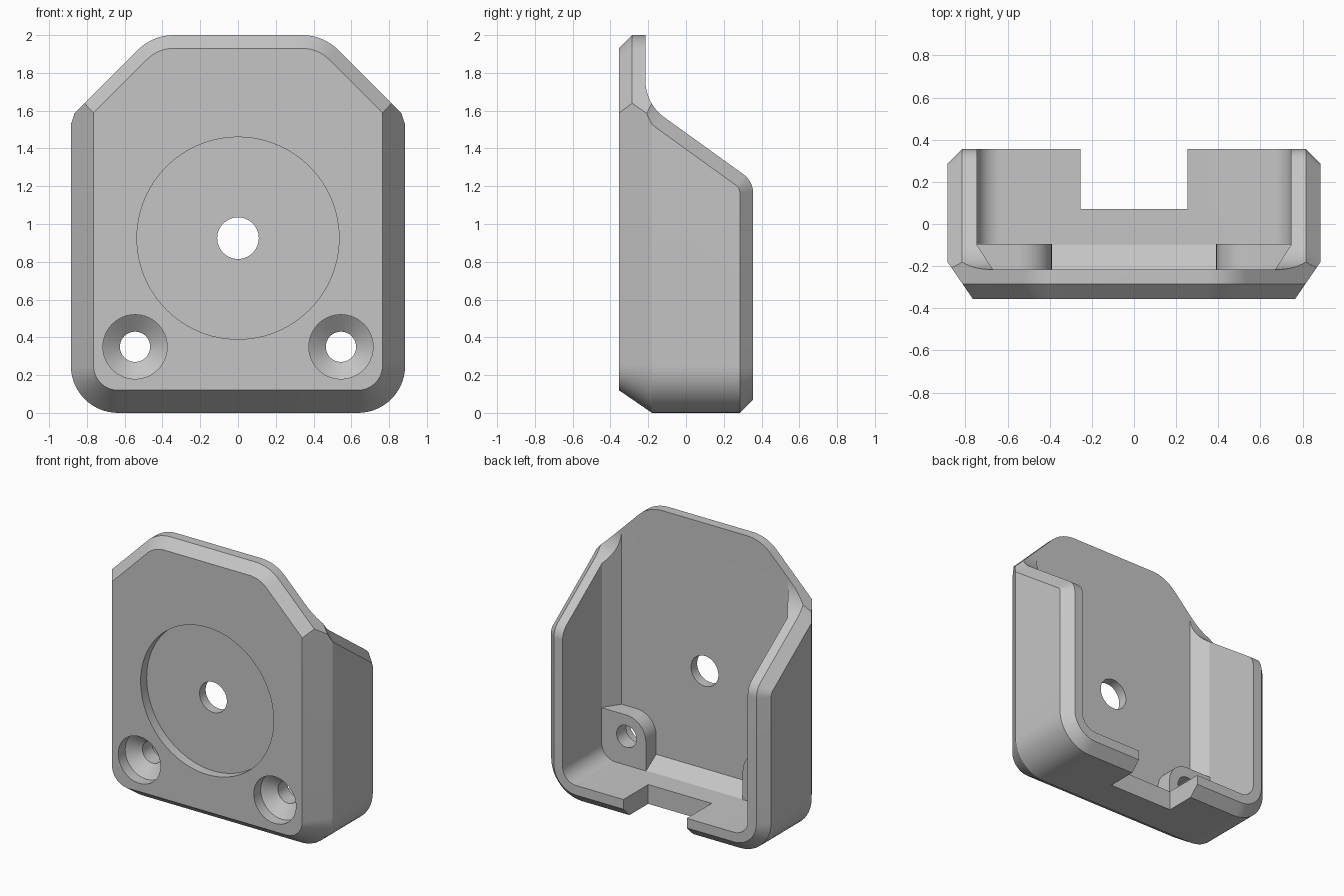
import bpy, bmesh, math

if "Cube" in bpy.data.objects:
    bpy.data.objects.remove(bpy.data.objects["Cube"])

grey = bpy.data.materials.new("plain grey")
grey.diffuse_color = (0.56, 0.56, 0.56, 1)
grey.use_nodes = True
grey.node_tree.nodes["Principled BSDF"].inputs["Base Color"].default_value = grey.diffuse_color


def loft(name, loops):
    """Closed solid through matching 3D loops."""
    bm = bmesh.new()
    rings = [[bm.verts.new(p) for p in loop] for loop in loops]
    n = len(rings[0])
    for a, b in zip(rings, rings[1:]):
        for i in range(n):
            j = (i + 1) % n
            bm.faces.new((a[i], a[j], b[j], b[i]))
    bm.faces.new(rings[0])
    bm.faces.new(rings[-1])
    bmesh.ops.recalc_face_normals(bm, faces=bm.faces)
    me = bpy.data.meshes.new(name)
    bm.to_mesh(me)
    bm.free()
    me.materials.append(grey)
    ob = bpy.data.objects.new(name, me)
    bpy.context.collection.objects.link(ob)
    return ob


def loft_y(name, sections):
    return loft(name, [[(x, y, z) for x, z in pts] for y, pts in sections])


def arc(cx, cy, r, a0, a1, n=14):
    return [(cx + r * math.cos(math.radians(a0 + (a1 - a0) * i / n)),
             cy + r * math.sin(math.radians(a0 + (a1 - a0) * i / n)))
            for i in range(n + 1)]


def circle(x, z, r, n=64):
    return arc(x, z, r, 0, 360, n)[:-1]


def combine(target, tool, op="DIFFERENCE"):
    mod = target.modifiers.new("combine", "BOOLEAN")
    mod.operation, mod.object, mod.solver = op, tool, "EXACT"
    bpy.context.view_layer.objects.active = target
    bpy.ops.object.modifier_apply(modifier=mod.name)
    bpy.data.objects.remove(tool)


def tray(d, top):
    """Upright outline with rounded bottom corners, inset by d."""
    r = 0.25 - d
    return (arc(-0.635, 0.25, r, 180, 270) + arc(0.635, 0.25, r, 270, 360)
            + [(0.885 - d, top), (-0.885 + d, top)])


def crown(d):
    """Outline with slanted, rounded top corners, inset by d."""
    right = arc(0.34, 1.73, 0.27 - d, 45, 90)
    end = (1.2, 1.252 - math.sqrt(2) * d)
    half = [(1.2, -0.5), end] + right
    return half + [(-x, z) for x, z in reversed(half)]


# outer shell with bevelled front and back edges
body = loft_y("bracket_body", [(-0.355, tray(0.12, 2.3)), (-0.18, tray(0, 2.3)),
                               (0.285, tray(0, 2.3)), (0.355, tray(0.07, 2.3))])
combine(body, loft_y("crown", [(-0.4, crown(0.115)), (-0.285, crown(0)),
                               (0.5, crown(0))]), "INTERSECT")

# inner pocket with sloped edges at its floor
combine(body, loft_y("pocket", [(-0.215, tray(0.215, 2.5)), (-0.1, tray(0.14, 2.5)),
                                (0.5, tray(0.14, 2.5))]))


# sloped side walls with a bevelled outer edge
def slope(x, d):
    pts = (arc(0.025, 1.76, 0.24 + d, 180, 234.2)
           + arc(0.235, 1.165, 0.12 - d, 54.2, 0)
           + [(0.6, 1.165), (0.6, 2.4), (-0.215 - d, 2.4)])
    return [(x, y, z) for y, z in pts]


combine(body, loft("slope", [slope(-0.895, 0.08), slope(-0.815, 0),
                             slope(0.815, 0), slope(0.895, 0.08)]))

# notch through the bottom wall
notch = [(-0.255, -0.2), (0.255, -0.2), (0.255, 0.32), (-0.255, 0.32)]
combine(body, loft_y("notch", [(0.07, notch), (0.5, notch)]))

# screw bosses and countersunk screw holes
for s in (-1, 1):
    pts = [(0.39, 0.12)] + arc(0.545, 0.35, 0.155, 180, 90) + [(0.76, 0.505), (0.76, 0.12)]
    pts = [(s * x, z) for x, z in pts]
    combine(body, loft_y("boss", [(-0.25, pts), (-0.095, pts)]), "UNION")
    combine(body, loft_y("screw_hole", [(y, circle(s * 0.545, 0.35, r)) for y, r in
                                        ((-0.4, 0.17), (-0.275, 0.17), (-0.205, 0.08), (0.02, 0.08))]))

# round front recess and centre hole
for r, depth in ((0.535, -0.285), (0.11, 0.02)):
    ring = circle(0, 0.925, r, 96)
    combine(body, loft_y("recess", [(-0.4, ring), (depth, ring)]))

body.select_set(True)
bpy.context.view_layer.objects.active = body
bpy.ops.object.shade_smooth_by_angle(angle=math.radians(20))
